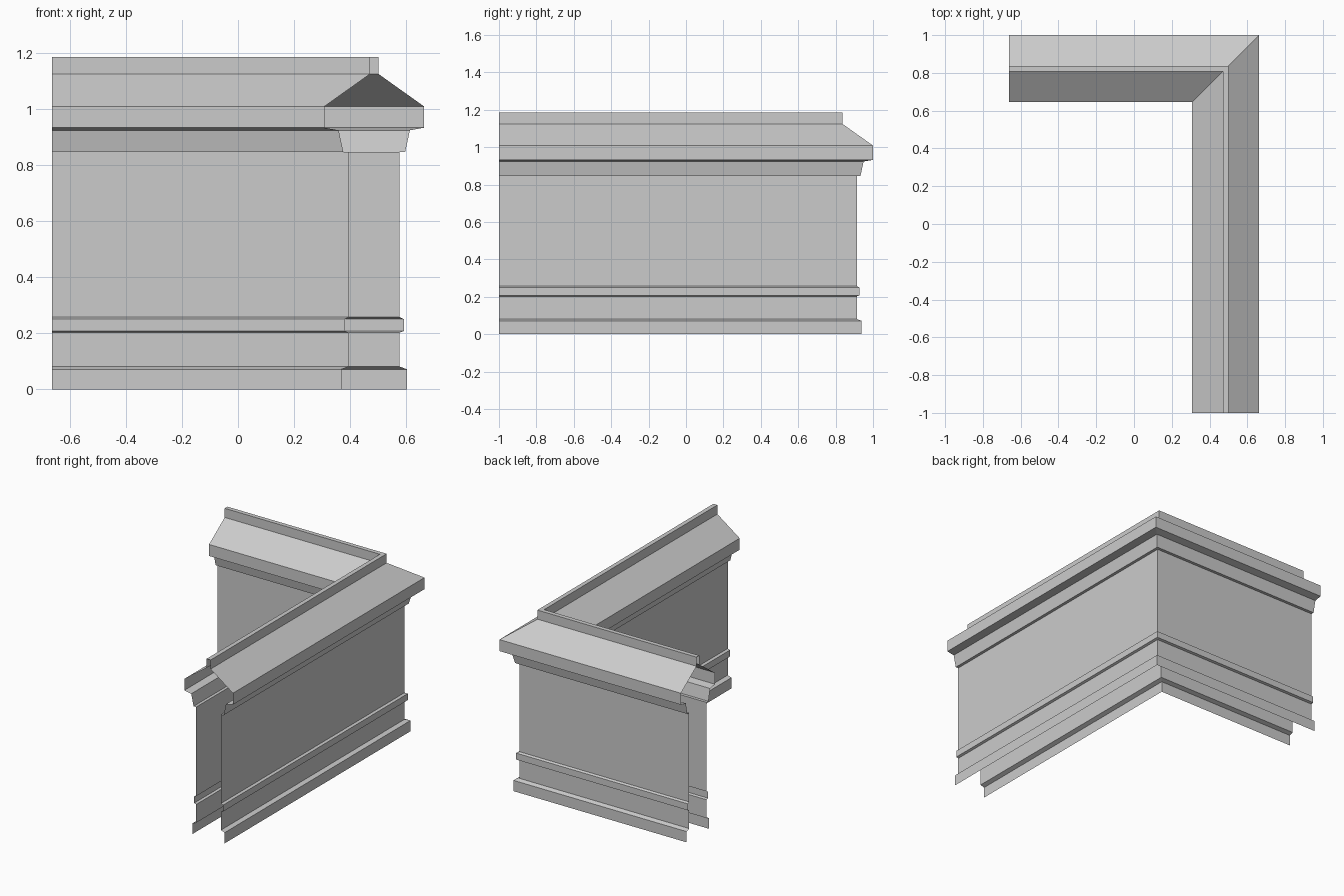
import bpy, bmesh

cube = bpy.data.objects.get("Cube")
if cube:
    bpy.data.objects.remove(cube, do_unlink=True)

stone = bpy.data.materials.new("grey_stone")
stone.use_nodes = True
GREY = (0.6, 0.6, 0.6, 1)
stone.diffuse_color = GREY
stone.node_tree.nodes["Principled BSDF"].inputs["Base Color"].default_value = GREY

# Half cross-section as (distance from wall centre, height), bottom to top
HALF = [(0.117, 0), (0.117, 0.071), (0.0905, 0.081),                   # plinth
        (0.0905, 0.202), (0.1055, 0.207), (0.1055, 0.25), (0.0905, 0.257),  # string course
        (0.0905, 0.845), (0.11, 0.845), (0.127, 0.923),                # cornice
        (0.1775, 0.932), (0.1775, 1.008), (0.0145, 1.124),             # sloped coping
        (0.0145, 1.184)]                                               # ridge
profile = HALF + [(-d, z) for d, z in reversed(HALF)]

# Centre line stations with their mitre direction; X and Y locate the two wings
X, Y = 0.4855, 0.8225
stations = [((X, -1), (1, 0)), ((X, Y), (1, 1)), ((-0.663, Y), (0, 1))]


def sweep(name, profile, stations):
    """Sweep an open profile along mitred stations, leaving the ends open."""
    bm = bmesh.new()
    rings = [[bm.verts.new((px + d * mx, py + d * my, z)) for d, z in profile]
             for (px, py), (mx, my) in stations]
    for a, b in zip(rings, rings[1:]):
        for i in range(len(profile) - 1):
            bm.faces.new((a[i], b[i], b[i + 1], a[i + 1]))
    mesh = bpy.data.meshes.new(name)
    bm.to_mesh(mesh)
    bm.free()
    mesh.materials.append(stone)
    obj = bpy.data.objects.new(name, mesh)
    bpy.context.collection.objects.link(obj)
    return obj


# Hollow corner wall: both wings share one moulded cross-section
sweep("corner_parapet_wall", profile, stations)
